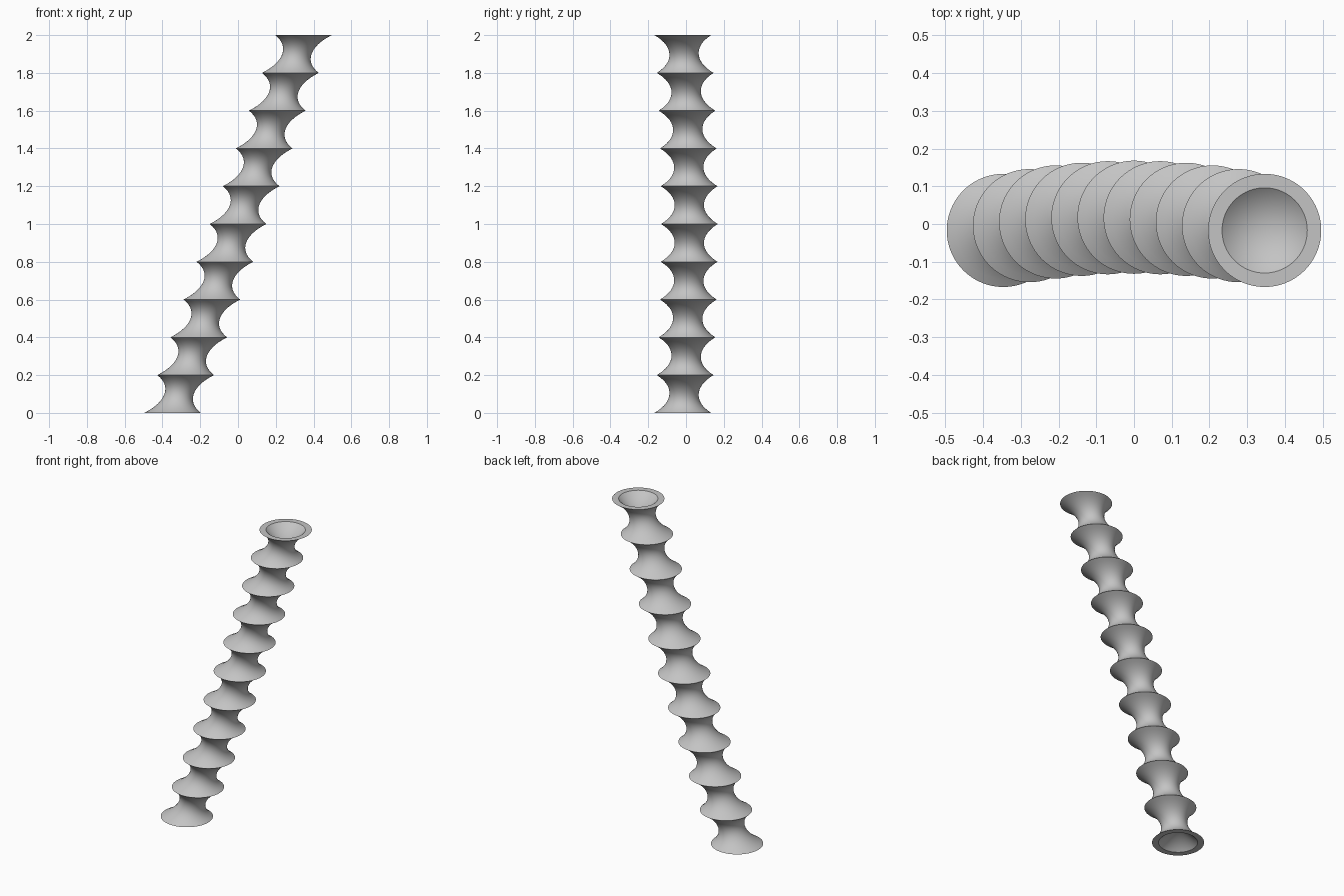
import bpy, bmesh, math

if "Cube" in bpy.data.objects:
    bpy.data.objects.remove(bpy.data.objects["Cube"])

SIDES = 96        # around each ring
SEGMENTS = 10     # waisted sections stacked up the column
ROWS = 16         # rows per section
RING, LIP, PIT = 0.15, 0.113, 0.10
HEIGHT = 2.0
STEP = HEIGHT / SEGMENTS


def axis(z):
    """Centre of the leaning, slightly bowed column at height z."""
    t = z - HEIGHT / 2
    return 0.3465 * t, 0.018 - 0.035 * t * t


def waist(f):
    """Catenary neck radius, f from 0 to 1 along one section."""
    k = 1.28
    return RING * math.cosh(k * (2 * f - 1)) / math.cosh(k)


def ring(bm, centre, r, z):
    return [bm.verts.new((centre[0] + r * math.cos(2 * math.pi * i / SIDES),
                          centre[1] + r * math.sin(2 * math.pi * i / SIDES), z))
            for i in range(SIDES)]


def bridge(bm, a, b):
    for i in range(SIDES):
        j = (i + 1) % SIDES
        bm.faces.new((a[i], a[j], b[j], b[i]))


bm = bmesh.new()

# Waisted sections
rows = []
for n in range(SEGMENTS * ROWS + 1):
    z = n * STEP / ROWS
    rows.append(ring(bm, axis(z), waist((n % ROWS) / ROWS), z))
for a, b in zip(rows, rows[1:]):
    bridge(bm, a, b)

# Flat lip and conical pit at each end
for edge, z, depth in ((rows[0], 0.0, PIT), (rows[-1], HEIGHT, -PIT)):
    lip = ring(bm, axis(z), LIP, z)
    bridge(bm, edge, lip)
    tip = bm.verts.new((*axis(z), z + depth))
    for i in range(SIDES):
        bm.faces.new((lip[i], lip[(i + 1) % SIDES], tip))

bmesh.ops.recalc_face_normals(bm, faces=bm.faces)
mesh = bpy.data.meshes.new("ribbed_column")
bm.to_mesh(mesh)
bm.free()

column = bpy.data.objects.new("ribbed_column", mesh)
bpy.context.collection.objects.link(column)

grey = bpy.data.materials.new("grey")
grey.diffuse_color = (0.55, 0.55, 0.55, 1)
grey.use_nodes = True
grey.node_tree.nodes["Principled BSDF"].inputs["Base Color"].default_value = grey.diffuse_color
mesh.materials.append(grey)

# Smooth necks, crisp ring edges
bpy.context.view_layer.objects.active = column
column.select_set(True)
bpy.ops.object.shade_smooth_by_angle(angle=math.radians(30))
